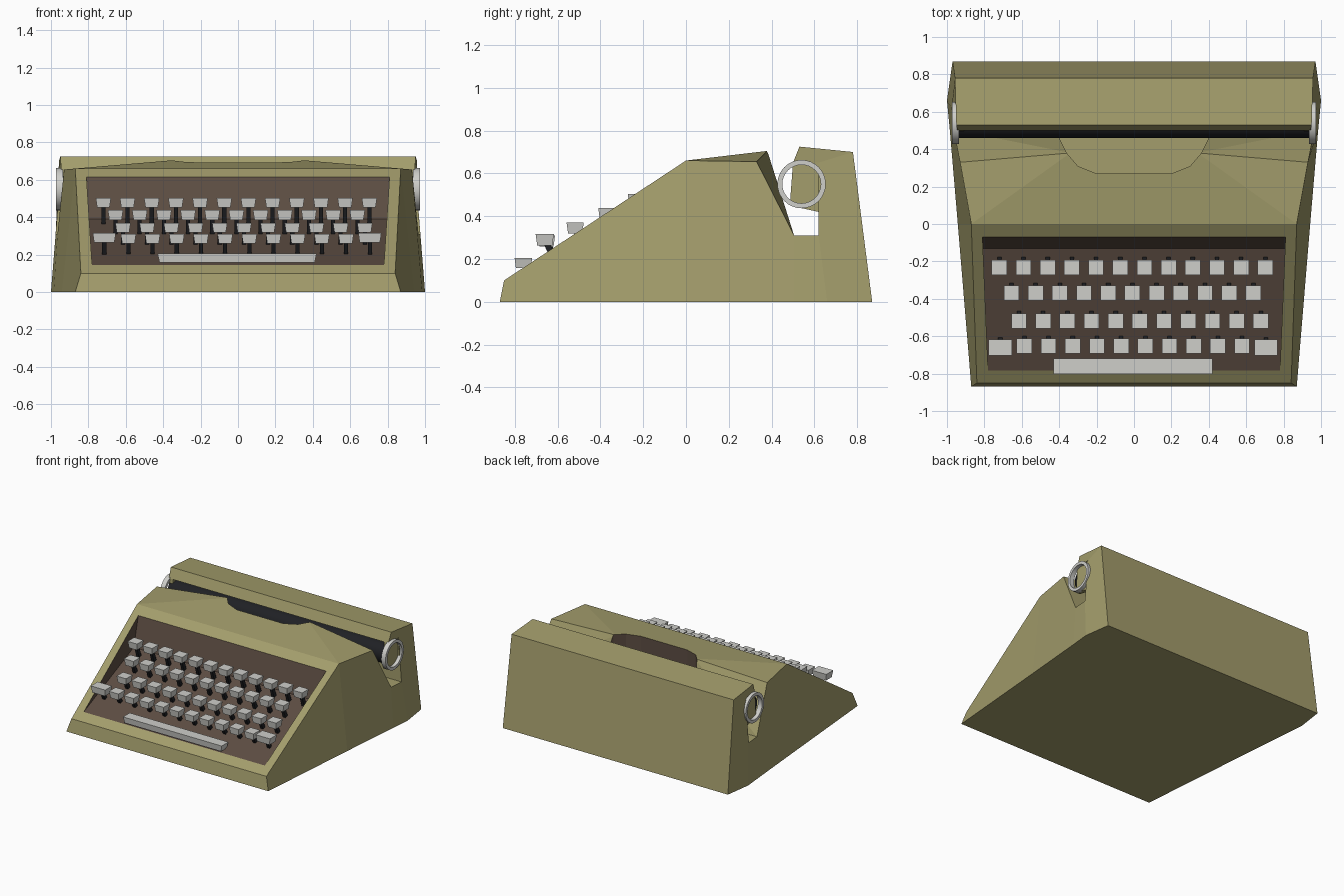
import bpy, bmesh, math
from mathutils import Vector

cube = bpy.data.objects.get("Cube")
if cube:
    bpy.data.objects.remove(cube)


def material(name, rgb):
    m = bpy.data.materials.new(name)
    m.use_nodes = True
    m.diffuse_color = (*rgb, 1)
    m.node_tree.nodes["Principled BSDF"].inputs["Base Color"].default_value = (*rgb, 1)
    return m


OLIVE = material("olive", (.37, .34, .15))
BROWN = material("dark brown", (.11, .075, .056))
CREAM = material("pale grey", (.62, .62, .59))
BLACK = material("black rubber", (.014, .015, .018))


def finish(name, bm, *mats, fix=True):
    if fix:
        bmesh.ops.recalc_face_normals(bm, faces=bm.faces)
    mesh = bpy.data.meshes.new(name)
    bm.to_mesh(mesh)
    bm.free()
    ob = bpy.data.objects.new(name, mesh)
    bpy.context.collection.objects.link(ob)
    for m in mats:
        mesh.materials.append(m)
    return ob


def loft(bm, ring_a, ring_b):
    """Closed solid between two matching outlines."""
    a = [bm.verts.new(p) for p in ring_a]
    b = [bm.verts.new(p) for p in ring_b]
    n = len(a)
    bm.faces.new(a)
    bm.faces.new(b[::-1])
    for i in range(n):
        j = (i + 1) % n
        bm.faces.new((a[j], a[i], b[i], b[j]))


def block(bm, low, low_size, high, high_size):
    """Tapered block between two horizontal rectangles."""
    def rect(c, s):
        return [(c[0] + u * s[0] / 2, c[1] + v * s[1] / 2, c[2])
                for u, v in ((-1, -1), (1, -1), (1, 1), (-1, 1))]
    loft(bm, rect(low, low_size), rect(high, high_size))


# Case: named outline points (half width, y, z), mirrored left to right
P = {
    "A": (.87, -.87, 0), "B": (.84, -.85, .10), "C": (.87, 0, .66),
    "D": (.93, .33, .655), "M": (.34, .38, .705), "E": (.965, .505, .31),
    "H": (.975, .62, .31), "U": (.948, .62, .65), "I": (.945, .50, .65),
    "J": (.95, .53, .725), "K": (.957, .78, .70), "L": (.97, .87, 0),
    "G": (1.0, .66, 0), "F": (.985, .505, 0), "Q": (.942, 0, 0),
}
bm = bmesh.new()
left = {k: bm.verts.new(p) for k, p in P.items()}
right = {k: bm.verts.new((-p[0], p[1], p[2])) for k, p in P.items()}
for band in ("AB", "BC", "CM", "ME", "EH", "HU", "UI", "IJ", "JK", "KL", "LG", "GF", "FQ", "QA"):
    s, e = band
    bm.faces.new((left[s], left[e], right[e], right[s]))
for side in ("ABCQ", "QCDEF", "FEHG", "GHUKL", "UIJK", "CDM", "DEM"):
    for pts in (left, right):
        bm.faces.new([pts[k] for k in side])
case = finish("case", bm, OLIVE, BROWN)

# Key well cutter: sloped floor and steep back wall
well_profile = [(-.785, .143), (-.13, .39), (-.07, .614), (-.18, .78), (-.895, .31)]


def well_side(sign):
    return [(sign * (.81 + .042 * (y + .07)), y, z) for y, z in well_profile]


bm = bmesh.new()
loft(bm, well_side(-1), well_side(1))
well = finish("well_cutter", bm, OLIVE, BROWN)

# Type basket cutter: rounded scoop in the rear of the hood
half = [(.40, .495), (.395, .45), (.36, .38), (.30, .31), (.2, .27)]
plan = half + [(-x, y) for x, y in reversed(half)]
bm = bmesh.new()
loft(bm, [(x, y, .33) for x, y in plan], [(x, y, .8) for x, y in plan])
scoop = finish("scoop_cutter", bm, OLIVE, BROWN)

for cutter in (well, scoop):
    for f in cutter.data.polygons:
        flat_floor = cutter is scoop and abs(f.normal.z) > .9
        f.material_index = 0 if flat_floor else 1
    cutter.hide_render = True
    mod = case.modifiers.new(cutter.name, "BOOLEAN")
    mod.operation = "DIFFERENCE"
    mod.solver = "EXACT"
    mod.object = cutter
    bpy.context.view_layer.objects.active = case
    bpy.ops.object.modifier_apply(modifier=mod.name)
    bpy.data.objects.remove(cutter)

# Carriage side cheeks behind the knobs
cheek = [(.50, .65), (.62, .65), (.62, .42), (.485, .45)]
for sign, side in ((1, "left"), (-1, "right")):
    bm = bmesh.new()
    loft(bm, [(sign * .91, y, z) for y, z in cheek], [(sign * .944, y, z) for y, z in cheek])
    finish(side + "_carriage_cheek", bm, OLIVE)

AXIS = Vector((0, .54, .55))


def revolve(name, profile, mat, closed, steps=32):
    """Turn (x, radius) points around the roller axis."""
    bm = bmesh.new()
    rings = []
    for i in range(steps):
        a = 2 * math.pi * i / steps
        rings.append([bm.verts.new(AXIS + Vector((x, r * math.cos(a), r * math.sin(a))))
                      for x, r in profile])
    n = len(profile)
    for i in range(steps):
        a, b = rings[i], rings[(i + 1) % steps]
        for k in range(n if closed else n - 1):
            m = (k + 1) % n
            bm.faces.new((a[k], a[m], b[m], b[k]))
    ob = finish(name, bm, mat)
    bpy.ops.object.select_all(action="DESELECT")
    ob.select_set(True)
    bpy.context.view_layer.objects.active = ob
    bpy.ops.object.shade_smooth_by_angle(angle=math.radians(30))
    return ob


# Roller tube and ring knobs
revolve("roller", [(-.935, .08), (.935, .08)], BLACK, False)
for sign, side in ((1, "left"), (-1, "right")):
    revolve(side + "_knob_ring",
            [(sign * .935, .09), (sign * .935, .113), (sign * .972, .113), (sign * .972, .09)],
            CREAM, True)


# Keys and their leaning stems
def well_floor(y):
    return .143 + (y + .785) * .377


stems = bmesh.new()


def add_stem(x, y, top):
    back = y + .045
    block(stems, (x, back, well_floor(back) - .01), (.022, .03), (x, y + .012, top), (.022, .03))


def add_key(bm, x, y, z, width=.082, depth=.08):
    block(bm, (x, y, z - .052), (width - .016, depth - .014), (x, y, z), (width, depth))
    add_stem(x, y, z - .05)


PITCH = .1293
rows = [  # name, first x, count, y, top z
    ("number_keys", -.72, 12, -.232, .503),
    ("upper_letter_keys", -.655, 11, -.37, .438),
    ("middle_letter_keys", -.615, 11, -.518, .37),
    ("lower_letter_keys", -.586, 10, -.652, .31),
]
for name, first, count, y, z in rows:
    bm = bmesh.new()
    for i in range(count):
        add_key(bm, first + i * PITCH, y, z)
    finish(name, bm, CREAM)

for x, side in ((.705, "left"), (-.715, "right")):
    bm = bmesh.new()
    add_key(bm, x, -.66, .316, .124, .085)
    finish(side + "_shift_key", bm, CREAM)

# Space bar
bm = bmesh.new()
block(bm, (-.005, -.76, .158), (.83, .07), (-.005, -.76, .205), (.85, .082))
finish("space_bar", bm, CREAM)
for x in (-.31, .295):
    add_stem(x, -.76, .17)
finish("key_stems", stems, BLACK)
